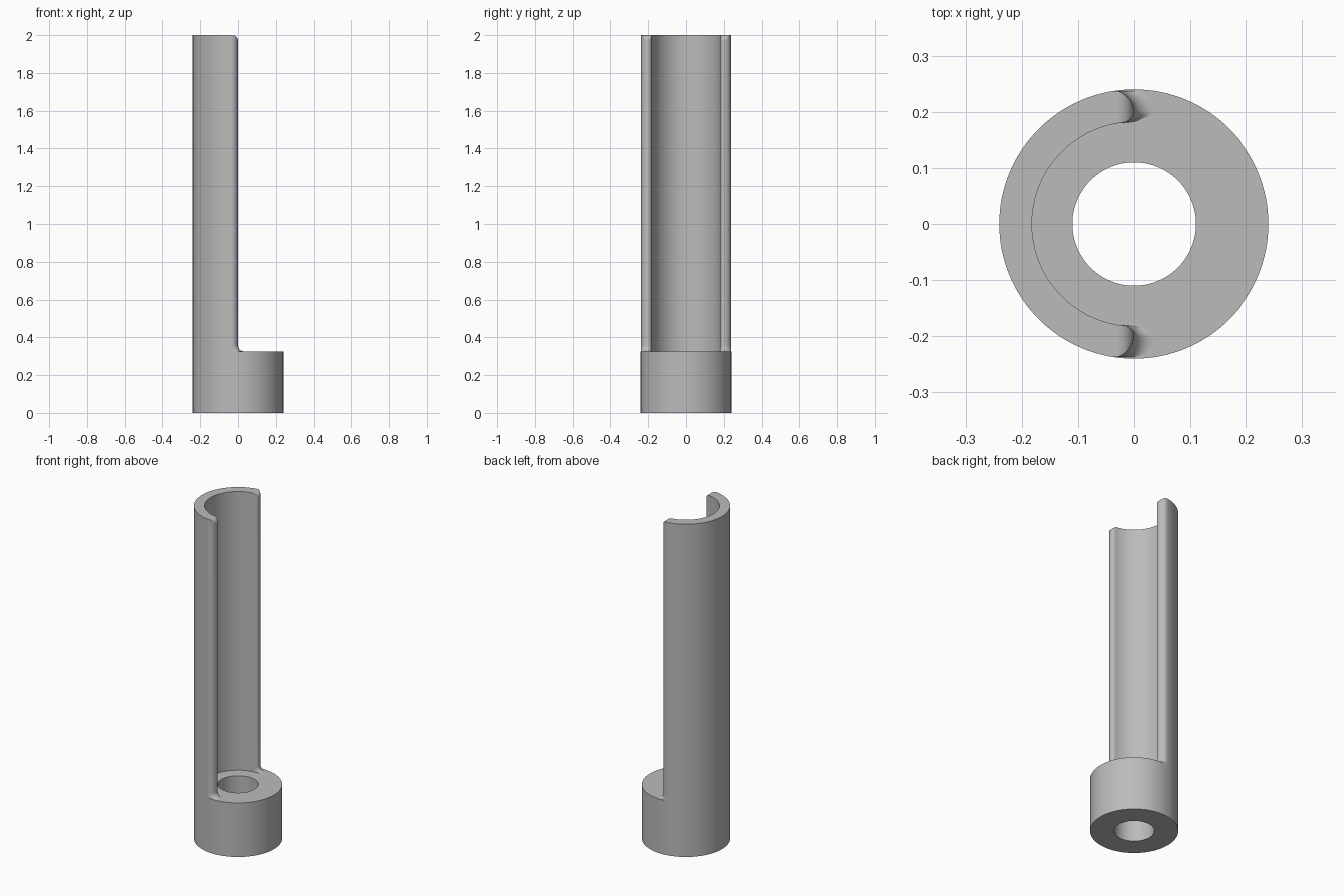
import bpy, bmesh, math

cube = bpy.data.objects.get("Cube")
if cube:
    bpy.data.objects.remove(cube, do_unlink=True)

SEGMENTS = 128
OUTER, INNER, BORE = 0.24, 0.182, 0.11
BASE_TOP, HEIGHT = 0.325, 2.0
FILLET, CORNER, STEPS = 0.035, 0.03, 10
RIDGE = 0.198  # y of the rounded end's foremost line

grey = bpy.data.materials.new("plain grey")
grey.use_nodes = True
colour = (0.5, 0.5, 0.5, 1)
grey.diffuse_color = colour
grey.node_tree.nodes["Principled BSDF"].inputs["Base Color"].default_value = colour


def make_object(name, bm):
    bmesh.ops.recalc_face_normals(bm, faces=bm.faces)
    mesh = bpy.data.meshes.new(name)
    bm.to_mesh(mesh)
    bm.free()
    mesh.materials.append(grey)
    obj = bpy.data.objects.new(name, mesh)
    bpy.context.collection.objects.link(obj)
    bpy.ops.object.select_all(action='DESELECT')
    obj.select_set(True)
    bpy.context.view_layer.objects.active = obj
    bpy.ops.object.shade_smooth_by_angle(angle=math.radians(35))
    return obj


# Bored round base: a rectangle spun around z
bm = bmesh.new()
corners = [(BORE, 0), (OUTER, 0), (OUTER, BASE_TOP), (BORE, BASE_TOP)]
ring = [bm.verts.new((r, 0, z)) for r, z in corners]
edges = [bm.edges.new((ring[i], ring[i - 1])) for i in range(4)]
bmesh.ops.spin(bm, geom=ring + edges, cent=(0, 0, 0), axis=(0, 0, 1),
               angle=math.tau, steps=SEGMENTS, use_merge=True)
bmesh.ops.remove_doubles(bm, verts=bm.verts, dist=1e-5)
make_object("bored_base", bm)


# Half section of the trough wall as (x, y, share of the foot fillet)
def half_section():
    step = math.tau / SEGMENTS
    angles = [math.pi - i * step for i in range(30)]
    points = [(OUTER * math.cos(a), OUTER * math.sin(a), 0) for a in angles]
    x0, y0, _ = points[-1]
    for i in range(1, STEPS + 1):
        t = i / STEPS * math.pi / 2
        points.append((x0 * (1 - math.sin(t)),
                       RIDGE + (y0 - RIDGE) * math.cos(t), 1))
    x1, y1 = INNER * math.cos(angles[-1]), INNER * math.sin(angles[-1])
    for i in range(1, STEPS):
        t = i / STEPS * math.pi / 2
        points.append((x1 * (1 - math.cos(t)),
                       RIDGE + (y1 - RIDGE) * math.sin(t), 1 - i / STEPS))
    points += [(INNER * math.cos(a), INNER * math.sin(a), 0)
               for a in reversed(angles)]
    return points


# Levels as (z, fillet reach, rounded-corner limit on x)
levels = []
for i in range(STEPS + 1):
    a = i / STEPS * math.pi / 2
    levels.append((BASE_TOP + FILLET * (1 - math.cos(a)),
                   FILLET * (1 - math.sin(a)), FILLET))
for i in range(STEPS + 1):
    a = i / STEPS * math.pi / 2
    levels.append((HEIGHT - CORNER * (1 - math.sin(a)), 0,
                   CORNER * (math.cos(a) - 1)))

# Tall half-round wall, lofted through the levels and mirrored front to back
bm = bmesh.new()
section = half_section()
rows = [[bm.verts.new((min(x + reach * share, limit), y, z))
         for x, y, share in section] for z, reach, limit in levels]
for low, high in zip(rows, rows[1:]):
    for i in range(len(section) - 1):
        bm.faces.new((low[i], low[i + 1], high[i + 1], high[i]))
bm.faces.new(rows[-1])
bm.faces.new(rows[0])
wall = make_object("half_round_wall", bm)
mirror = wall.modifiers.new("mirror", 'MIRROR')
mirror.use_axis = (False, True, False)
